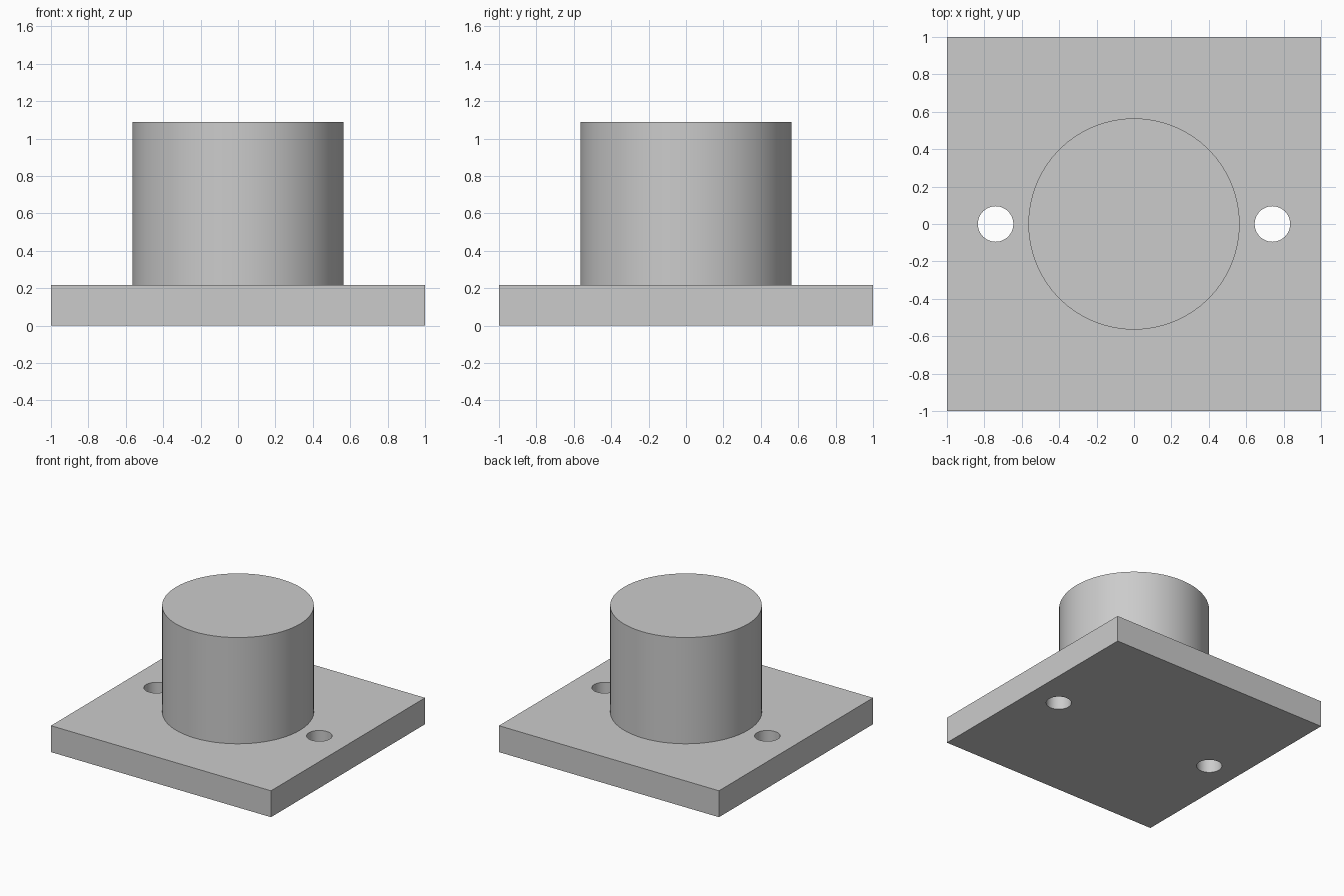
import bpy

PLATE_SIZE = 2.0
PLATE_TOP = 0.217
BOSS_TOP = 1.09
BOSS_RADIUS = 0.565
HOLE_RADIUS = 0.095
HOLE_X = 0.74
EMBED = 0.01

default_cube = bpy.data.objects.get("Cube")
if default_cube:
    bpy.data.objects.remove(default_cube, do_unlink=True)

# Single plain grey
grey = bpy.data.materials.new("plain_grey")
grey.use_nodes = True
colour = (0.6, 0.6, 0.6, 1.0)
grey.diffuse_color = colour
grey.node_tree.nodes["Principled BSDF"].inputs["Base Color"].default_value = colour


def cylinder(name, radius, bottom, top, x=0.0, sides=64):
    bpy.ops.mesh.primitive_cylinder_add(
        vertices=sides, radius=radius, depth=top - bottom,
        location=(x, 0, (bottom + top) / 2))
    obj = bpy.context.object
    obj.name = name
    obj.data.materials.append(grey)
    return obj


def smooth(obj):
    bpy.ops.object.select_all(action="DESELECT")
    obj.select_set(True)
    bpy.context.view_layer.objects.active = obj
    bpy.ops.object.shade_smooth_by_angle()


# Square base plate
bpy.ops.mesh.primitive_cube_add(size=1, location=(0, 0, PLATE_TOP / 2))
plate = bpy.context.object
plate.name = "base_plate"
plate.scale = (PLATE_SIZE, PLATE_SIZE, PLATE_TOP)
bpy.ops.object.transform_apply(location=False, rotation=False, scale=True)
plate.data.materials.append(grey)

# Two bolt holes drilled through the plate
for side in (-1, 1):
    cutter = cylinder("hole_cutter", HOLE_RADIUS, -0.1, PLATE_TOP + 0.1,
                      side * HOLE_X, 48)
    cutter.hide_render = True
    drill = plate.modifiers.new("bolt_hole", "BOOLEAN")
    drill.operation = "DIFFERENCE"
    drill.solver = "EXACT"
    drill.object = cutter
    bpy.context.view_layer.objects.active = plate
    bpy.ops.object.modifier_apply(modifier=drill.name)
    bpy.data.objects.remove(cutter, do_unlink=True)
smooth(plate)

# Solid round boss standing on the plate
boss = cylinder("round_boss", BOSS_RADIUS, PLATE_TOP - EMBED, BOSS_TOP)
smooth(boss)
